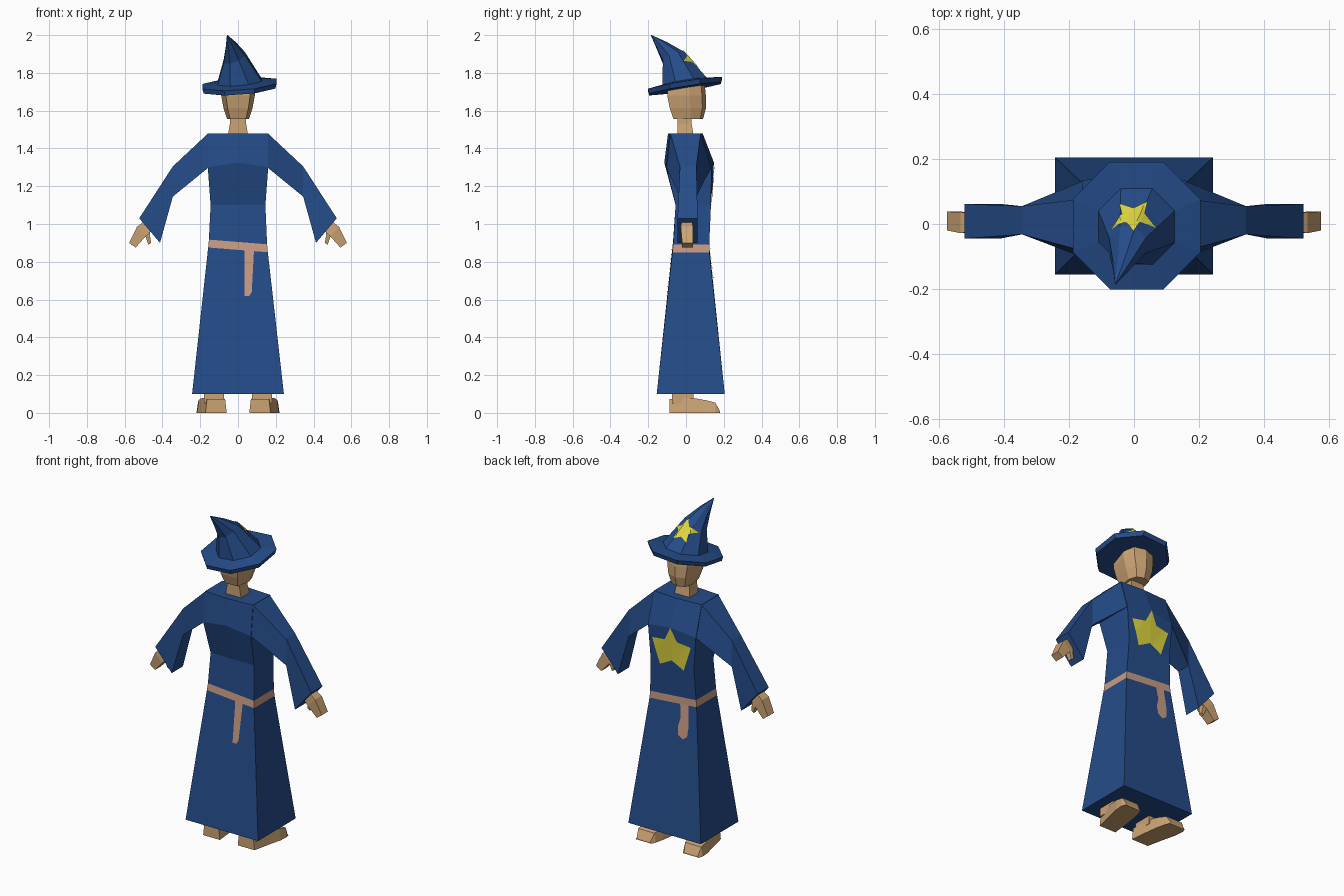
import bpy, bmesh, math
from mathutils import Vector
from mathutils.bvhtree import BVHTree

if "Cube" in bpy.data.objects:
    bpy.data.objects.remove(bpy.data.objects["Cube"])


def material(name, rgb):
    m = bpy.data.materials.new(name)
    m.diffuse_color = (*rgb, 1)
    m.use_nodes = True
    m.node_tree.nodes["Principled BSDF"].inputs["Base Color"].default_value = m.diffuse_color
    return m


BLUE = material("robe blue", (0.018, 0.072, 0.25))
SKIN = material("skin tan", (0.60, 0.37, 0.175))
ROPE = material("belt tan pink", (0.58, 0.33, 0.23))
GOLD = material("star yellow", (0.74, 0.68, 0.05))


def finish(bm, name, mats, rule=None, fix=True):
    if fix:
        bmesh.ops.recalc_face_normals(bm, faces=bm.faces)
    if rule:
        for f in bm.faces:
            f.material_index = rule(f.calc_center_median())
    me = bpy.data.meshes.new(name)
    bm.normal_update()
    tree = BVHTree.FromBMesh(bm)
    bm.to_mesh(me)
    bm.free()
    for m in mats:
        me.materials.append(m)
    bpy.context.collection.objects.link(bpy.data.objects.new(name, me))
    return tree


def loft(name, rings, mats, rule=None):
    """Join equal rings of points with quads and cap both ends."""
    bm = bmesh.new()
    rows = [[bm.verts.new(p) for p in r] for r in rings]
    n = len(rows[0])
    for a, b in zip(rows, rows[1:]):
        for i in range(n):
            j = (i + 1) % n
            bm.faces.new((a[i], a[j], b[j], b[i]))
    bm.faces.new(rows[0])
    bm.faces.new(rows[-1])
    return finish(bm, name, mats, rule)


def decal(name, outline, center, u, v, direction, tree, mat):
    """Lay a flat shape on a surface as a thin painted detail."""
    u, v, d = Vector(u), Vector(v), Vector(direction).normalized()
    bm = bmesh.new()
    vs = [bm.verts.new(Vector(center) + u * a + v * b - d * 0.5) for a, b in outline]
    f = bm.faces.new(vs)
    bmesh.ops.triangulate(bm, faces=[f])
    bmesh.ops.subdivide_edges(bm, edges=bm.edges[:], cuts=3, use_grid_fill=True)
    for w in bm.verts:
        hit, nor, _, _ = tree.ray_cast(w.co, d)
        if hit:
            w.co = hit - d * 0.004
        else:
            w.co = w.co + d * 0.5
    bm.normal_update()
    for f in bm.faces:
        if f.normal.dot(d) > 0:
            f.normal_flip()
    finish(bm, name, [mat], fix=False)


def star(r):
    return [(math.sin(i * math.pi / 5) * r * (1 if i % 2 == 0 else 0.5),
             math.cos(i * math.pi / 5) * r * (1 if i % 2 == 0 else 0.5)) for i in range(10)]


# robe: six-point sections, belt band painted between two loops
def robe_ring(z, w, y0, y1, c0=0, c1=0, zc=0, tilt=0):
    return [(-w, y0, z + tilt * w), (0, y0 - c0, z + zc), (w, y0, z - tilt * w),
            (w, y1, z - tilt * w), (0, y1 + c1, z + zc), (-w, y1, z + tilt * w)]


robe = loft("robe", [
    robe_ring(0.10, 0.243, -0.155, 0.205),
    robe_ring(0.863, 0.158, -0.072, 0.124, tilt=0.08),
    robe_ring(0.905, 0.154, -0.068, 0.123, tilt=0.08),
    robe_ring(1.10, 0.145, -0.055, 0.132),
    robe_ring(1.30, 0.16, -0.105, 0.135, 0.01, 0.013, 0.025),
    robe_ring(1.48, 0.16, -0.085, 0.08, 0.01, 0.008)],
    [BLUE, ROPE], lambda c: 1 if 0.85 < c.z < 0.92 else 0)

# painted belt tails and chest star
decal("front_belt_tail", [(0.035, 0.87), (0.085, 0.87), (0.078, 0.83), (0.073, 0.64), (0.06, 0.62),
                          (0.035, 0.62), (0.045, 0.68), (0.045, 0.83)],
      (0, 0, 0), (1, 0, 0), (0, 0, 1), (0, 1, 0), robe, ROPE)
decal("back_belt_tail", [(-0.05, 0.875), (-0.105, 0.875), (-0.095, 0.79), (-0.115, 0.74), (-0.11, 0.69),
                         (-0.08, 0.67), (-0.05, 0.69), (-0.045, 0.74), (-0.06, 0.79)],
      (0, 0, 0), (1, 0, 0), (0, 0, 1), (0, -1, 0), robe, ROPE)
decal("chest_star", star(0.135), (0, 0, 1.19), (1, 0, 0), (0, 0, 1), (0, -1, 0), robe, GOLD)

# mirrored sleeves, hands and feet
for s, side in ((-1, "left"), (1, "right")):
    def quad(top, bot, ty, by):
        return [(s * top[0], ty[0], top[1]), (s * top[0], ty[1], top[1]),
                (s * bot[0], by[1], bot[1]), (s * bot[0], by[0], bot[1])]

    loft(side + "_sleeve", [
        quad((0.158, 1.48), (0.155, 1.30), (-0.083, 0.078), (-0.104, 0.134)),
        quad((0.345, 1.305), (0.345, 1.145), (-0.032, 0.055), (-0.032, 0.055)),
        quad((0.523, 1.03), (0.413, 0.90), (-0.045, 0.062), (-0.045, 0.062))], [BLUE])
    loft(side + "_hand", [
        quad((0.49, 1.02), (0.45, 0.97), (-0.022, 0.03), (-0.022, 0.03)),
        quad((0.535, 0.985), (0.488, 0.935), (-0.028, 0.037), (-0.028, 0.037)),
        quad((0.576, 0.90), (0.542, 0.875), (-0.02, 0.038), (-0.02, 0.038))], [SKIN])
    loft(side + "_thumb", [
        quad((0.50, 0.965), (0.465, 0.965), (0.0, 0.03), (0.0, 0.03)),
        quad((0.49, 0.935), (0.465, 0.93), (0.0, 0.035), (0.0, 0.035)),
        quad((0.475, 0.89), (0.46, 0.90), (0.008, 0.03), (0.008, 0.03))], [SKIN])

    # foot sections run from heel to toe and splay outward
    def foot_ring(y, x0, x1, h):
        return [(s * x0, y, 0), (s * x1, y, 0), (s * (x1 - 0.008), y, h), (s * (x0 + 0.008), y, h)]

    loft(side + "_foot", [
        foot_ring(-0.088, 0.06, 0.172, 0.073), foot_ring(0.03, 0.072, 0.198, 0.08),
        foot_ring(0.10, 0.082, 0.216, 0.068), foot_ring(0.155, 0.095, 0.22, 0.055),
        foot_ring(0.18, 0.105, 0.212, 0.008)], [SKIN])
    loft(side + "_ankle", [
        [(s * a, b, z) for a, b in ((0.075, -0.075), (0.18, -0.075), (0.18, 0.04), (0.075, 0.04))]
        for z in (0.05, 0.13)], [SKIN])

# neck
loft("neck", [[(-w, -0.045, z), (w, -0.045, z), (w, y, z), (-w, y, z)]
              for z, w, y in ((1.47, 0.053, 0.04), (1.53, 0.043, 0.03), (1.60, 0.042, 0.03))], [SKIN])

# head: boxy back, ridged face
HEAD = [(0, 1), (0.75, 0.8), (1, 0.15), (0.72, -1), (-0.72, -1), (-1, 0.15), (-0.75, 0.8)]
loft("head", [[(a * w, cy + b * d, z) for a, b in HEAD] for z, w, d, cy in (
    (1.555, 0.058, 0.078, 0.012), (1.615, 0.077, 0.096, 0.01),
    (1.68, 0.089, 0.102, 0.003), (1.75, 0.088, 0.098, 0.0))], [SKIN])


# hat: tilted octagons for the brim and the bent cone
def hat_ring(cx, cy, cz, r, sx, sy):
    pts = []
    for i in range(8):
        a = math.radians(22.5 + 45 * i)
        dx, dy = r * math.cos(a), r * math.sin(a)
        pts.append((cx + dx, cy + dy, cz + sx * dx + sy * dy))
    return pts


hat = loft("hat", [
    hat_ring(0.008, -0.005, 1.716, 0.205, 0.07, 0.16),
    hat_ring(0.008, -0.005, 1.742, 0.213, 0.07, 0.16),
    hat_ring(0.008, -0.008, 1.752, 0.127, 0.09, 0.16),
    hat_ring(-0.02, -0.066, 1.88, 0.061, 0.38, 0.40),
    hat_ring(-0.038, -0.128, 1.945, 0.029, 0.45, 0.50),
    hat_ring(-0.057, -0.184, 1.999, 0.002, 0.3, 0.4)], [BLUE])

# star on the hat
decal("hat_star", star(0.074), (-0.002, 0.018, 1.86), (1, 0, 0), (0, -0.68, 0.73),
      (0, -0.73, -0.68), hat, GOLD)
